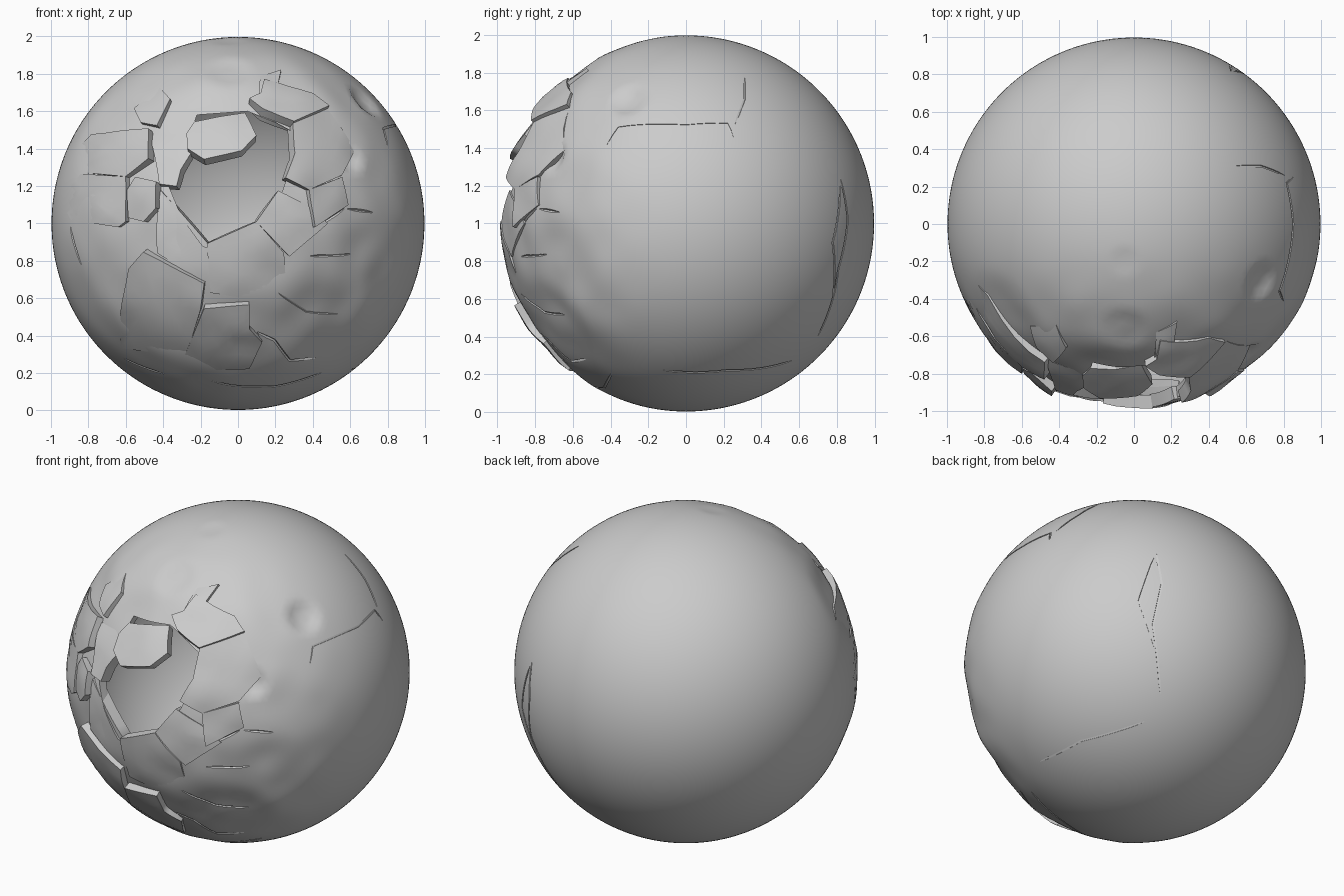
import bpy
import bmesh
import math
from mathutils import Vector, noise

default = bpy.data.objects.get("Cube")
if default:
    bpy.data.objects.remove(default, do_unlink=True)

R = 0.997
CENTRE = Vector((0, 0, 1))

stone = bpy.data.materials.new("plain grey")
stone.use_nodes = True
GREY = (0.6, 0.6, 0.6, 1)
stone.diffuse_color = GREY
stone.node_tree.nodes["Principled BSDF"].inputs["Base Color"].default_value = GREY


def smooth(t):
    t = min(max(t, 0), 1)
    return t * t * (3 - 2 * t)


# Dents: direction, angular size, depth
DENTS = [(Vector(d).normalized(), size, depth) for d, size, depth in (
    ((-.05, -.56, .81), .10, .014),
    ((.68, -.31, .65), .08, .03),
    ((.6, -.7, .35), .06, .03),
    ((-.05, -.2, .98), .06, .006),
    ((-.7, -.5, .5), .2, .012),
    ((.45, -.7, -.55), .2, .015),
    ((.72, -.66, -.2), .18, .012),
)]


def radius(d):
    """Worn ball: sunk and lumpy at the front, clean at the back."""
    front = smooth((-d.y - .1) / .6)
    r = R - .022 * smooth((-d.y - .55) / .3)
    r += .014 * front * noise.noise(d * 4.5)
    r -= .005 * front
    for centre, size, depth in DENTS:
        r -= depth * smooth(1.5 - d.angle(centre) / size)
    return r


def finish(obj, angle=32):
    bpy.ops.object.select_all(action='DESELECT')
    obj.select_set(True)
    bpy.context.view_layer.objects.active = obj
    for mod in list(obj.modifiers):
        bpy.ops.object.modifier_apply(modifier=mod.name)
    bpy.ops.object.shade_smooth_by_angle(angle=math.radians(angle))


def make(name, bm):
    mesh = bpy.data.meshes.new(name)
    bm.to_mesh(mesh)
    bm.free()
    obj = bpy.data.objects.new(name, mesh)
    obj.location = CENTRE
    bpy.context.collection.objects.link(obj)
    mesh.materials.append(stone)
    return obj


def front_point(x, z, r=1.0):
    """Point on the front half of the ball, from hundredths."""
    x, z = x / 100, z / 100
    return Vector((x, -math.sqrt(max(r * r - x * x - z * z, .005)), z))


def side_point(y, z):
    """Point on the +x half of the ball, from hundredths."""
    y, z = y / 100, z / 100
    return Vector((math.sqrt(max(1 - y * y - z * z, .002)), y, z))


# Hollow ball
bm = bmesh.new()
bmesh.ops.create_icosphere(bm, subdivisions=6, radius=1)
for v in bm.verts:
    d = v.co.normalized()
    v.co = d * radius(d)
ball = make("hollow_ball", bm)
wall = ball.modifiers.new("wall", 'SOLIDIFY')
wall.thickness = .06
wall.offset = -1

# Cutter for the broken opening
OPENING = [(-37, 20), (-27, 42), (-22, 58), (5, 60), (20, 54), (31, 48), (28, 30),
           (24, 18), (17, 4), (8, -2), (-14, -14), (-19, -12), (-30, 3)]
bm = bmesh.new()
face = bm.faces.new([bm.verts.new((x / 100, -1.3, z / 100)) for x, z in OPENING])
solid = bmesh.ops.extrude_face_region(bm, geom=[face], use_keep_orig=True)
for v in solid["geom"]:
    if isinstance(v, bmesh.types.BMVert):
        v.co.y = -.4
bmesh.ops.recalc_face_normals(bm, faces=bm.faces)
opening = make("opening_cutter", bm)

# Cutter for the thin cracks
curve = bpy.data.curves.new("crack_cutter", 'CURVE')
curve.dimensions = '3D'
curve.bevel_depth = .008
curve.bevel_resolution = 0
curve.use_fill_caps = True


def crack(place, *points):
    ends = [place(*p).normalized() for p in points]
    path = []
    for a, b in zip(ends, ends[1:]):
        steps = max(2, int(a.angle(b) / .05))
        path += [a.slerp(b, i / steps) for i in range(steps)]
    path.append(ends[-1])
    spline = curve.splines.new('POLY')
    spline.points.add(len(path) - 1)
    for i, (p, d) in enumerate(zip(spline.points, path)):
        p.co = (*(d * radius(d)), 1)
        p.radius = .3 if i in (0, len(path) - 1) else 1


crack(front_point, (40, -18), (62, -17))
crack(front_point, (22, -38), (38, -49), (55, -50))
crack(front_point, (-14, -85), (18, -88), (45, -80))
crack(front_point, (8, -74), (11, -60), (20, -64), (28, -74), (42, -73))
crack(front_point, (-90, -2), (-84, -22))
crack(front_point, (-40, -81), (-62, -72))
crack(front_point, (60, 8), (73, 6))
crack(front_point, (36, -6), (58, 8))
crack(side_point, (-42, 42), (-36, 51), (0, 52), (22, 53), (25, 46))
crack(side_point, (26, 53), (31, 66), (31, 78))
crack(side_point, (82, 24), (86, 2), (81, -24), (78, -40), (70, -60))
crack(side_point, (82, 20), (78, -10), (78, -40))
crack(side_point, (-12, -78), (22, -78), (56, -73))
tubes = bpy.data.objects.new("crack_tubes", curve)
tubes.location = CENTRE
bpy.context.collection.objects.link(tubes)
bpy.context.view_layer.update()
tube_mesh = bpy.data.meshes.new_from_object(
    tubes.evaluated_get(bpy.context.evaluated_depsgraph_get()))
cracks = bpy.data.objects.new("crack_cutter", tube_mesh)
cracks.location = CENTRE
bpy.context.collection.objects.link(cracks)
bpy.data.objects.remove(tubes, do_unlink=True)

for cutter in (opening, cracks):
    cutter.hide_render = True
    cut = ball.modifiers.new(cutter.name, 'BOOLEAN')
    cut.operation = 'DIFFERENCE'
    cut.solver = 'EXACT'
    cut.use_self = cutter is cracks
    cut.object = cutter
finish(ball)
for cutter in (opening, cracks):
    bpy.data.objects.remove(cutter, do_unlink=True)


# Broken plates around the opening
def plate(name, outline, lift=1.0, tilt=(0, 0), thick=.07):
    n = len(outline)
    cx = sum(p[0] for p in outline) / n
    cz = sum(p[1] for p in outline) / n
    bm = bmesh.new()
    hub = bm.verts.new((cx, 0, cz))
    rim = [bm.verts.new((x, 0, z)) for x, z in outline]
    for i in range(n):
        bm.faces.new((hub, rim[i], rim[(i + 1) % n]))
    bmesh.ops.subdivide_edges(bm, edges=bm.edges, cuts=3, use_grid_fill=True)
    for v in bm.verts:
        x, z = v.co.x, v.co.z
        d = front_point(x, z).normalized()
        bump = .012 * noise.noise(d * 6)
        v.co = d * (lift + bump + (tilt[0] * (x - cx) + tilt[1] * (z - cz)) / 100)
    bm.normal_update()
    if sum(f.normal.dot(f.calc_center_median()) for f in bm.faces) < 0:
        bmesh.ops.reverse_faces(bm, faces=bm.faces)
    obj = make(name, bm)
    shell = obj.modifiers.new("thickness", 'SOLIDIFY')
    shell.thickness = thick
    shell.offset = -1
    finish(obj, 38)


plate("hanging_plate", [(-28, 49), (-24, 56), (4, 62), (10, 48), (2, 39), (-18, 34),
                        (-27, 40)], .985, (0, -.2), .06)
plate("top_right_plate", [(6, 66), (12, 69), (14, 77), (40, 69), (48, 62), (29, 53),
                          (13, 60)], 1.015, (0, -.12), .09)
plate("top_sliver", [(11, 68), (12, 80), (23, 82), (20, 68)], .995, (.1, 0))
plate("right_plate", [(29, 53), (48, 62), (64, 40), (56, 26), (38, 18), (25, 24),
                      (30, 37)], 1.0, (-.1, 0))
plate("upper_left_plate", [(-48, 48), (-28, 50), (-25, 40), (-31, 29), (-33, 20),
                           (-42, 21), (-45, 37)], .985, (-.1, -.1))
plate("far_left_upper_plate", [(-87, 40), (-79, 48), (-47, 50), (-47, 34), (-60, 25),
                               (-89, 28)], 1.0, (.1, 0))
plate("far_left_lower_plate", [(-91, 27), (-60, 25), (-60, 1), (-64, -2), (-90, 2),
                               (-97, 16)], .997, (.05, 0))
plate("small_left_plate", [(-60, 18), (-55, 25), (-43, 22), (-43, 8), (-50, 1),
                           (-59, 3)], 1.01, (.15, 0))
plate("inner_left_plate", [(-42, 18), (-34, 9), (-17, -11), (-15, -22), (-23, -30),
                           (-44, -16), (-44, 2)], .975, (-.1, 0))
plate("lower_lip_plate", [(-17, -11), (10, 1), (25, -16), (26, -27), (17, -36),
                          (4, -41), (-15, -38)], .98, (0, .03))
plate("lower_left_plate", [(-50, -15), (-18, -32), (-20, -46), (-28, -72), (-63, -67),
                           (-63, -48), (-58, -24)], 1.002, (0, .04))
plate("bottom_plate", [(-18, -45), (6, -43), (6, -56), (13, -64), (6, -78), (-23, -80),
                       (-29, -72)], 1.0, (0, .06))
plate("inner_right_plate", [(10, 1), (22, 18), (38, 10), (49, 0), (28, -18)], .98)
plate("small_right_plate", [(38, 18), (56, 25), (60, 10), (41, -2)], .995, (-.1, 0))
plate("top_left_chip", [(-56, 62), (-42, 73), (-36, 66), (-43, 52), (-52, 54)],
      1.0, (.1, -.08))
